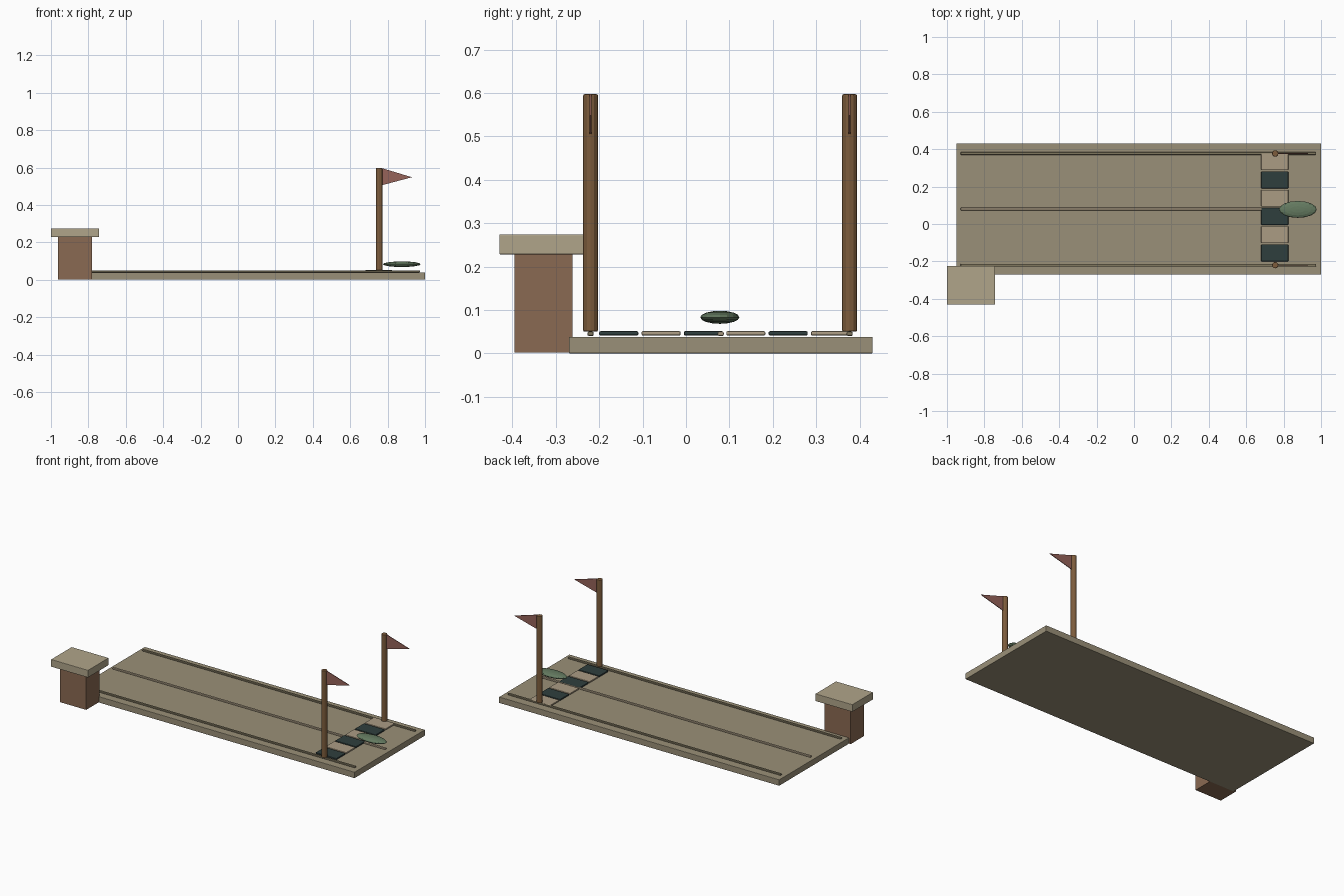
import bpy, bmesh
from mathutils import Matrix

if "Cube" in bpy.data.objects:
    bpy.data.objects.remove(bpy.data.objects["Cube"])


def material(name, hex_code):
    srgb = [int(hex_code[i:i + 2], 16) / 255 for i in (0, 2, 4)]
    mat = bpy.data.materials.new(name)
    mat.diffuse_color = [((c + 0.055) / 1.055) ** 2.4 for c in srgb] + [1]
    mat.use_nodes = True
    mat.node_tree.nodes["Principled BSDF"].inputs["Base Color"].default_value = mat.diffuse_color
    return mat


SAND = material("sand", "9a9078")
STONE = material("stone", "b0a58a")
BROWN = material("brown", "8a6a52")
DARK = material("dark_tile", "2f3e3d")
LIGHT = material("light_tile", "ab9c84")
RAIL = material("rail", "80775f")
WOOD = material("wood", "7d5c3c")
RED = material("red_cloth", "96635a")
GREEN = material("green", "647a60")


def finish(name, bm, mat, bevel=0):
    mesh = bpy.data.meshes.new(name)
    bm.to_mesh(mesh)
    bm.free()
    mesh.materials.append(mat)
    ob = bpy.data.objects.new(name, mesh)
    bpy.context.collection.objects.link(ob)
    if bevel:
        mod = ob.modifiers.new("bevel", "BEVEL")
        mod.width, mod.segments, mod.limit_method = bevel, 2, 'ANGLE'
        mod.angle_limit = 1.0
    return ob


def box(name, lo, hi, mat, bevel=0):
    bm = bmesh.new()
    size = [b - a for a, b in zip(lo, hi)]
    mid = [(a + b) / 2 for a, b in zip(lo, hi)]
    bmesh.ops.create_cube(bm, size=1, matrix=Matrix.Translation(mid) @ Matrix.Diagonal((*size, 1)))
    return finish(name, bm, mat, bevel)


# Track slab
box("track_bed", (-0.95, -0.27, 0), (1.0, 0.43, 0.038), SAND, 0.002)

# Lane lines
for i, y in enumerate((-0.22, 0.08, 0.377)):
    box(f"lane_line_{i}", (-0.927, y - 0.007, 0.04), (0.973, y + 0.007, 0.05),
        LIGHT if i == 1 else RAIL, 0.003)

# Chequered finish strip
for i in range(6):
    y = -0.155 + i * 0.0976
    box(f"finish_tile_{i}", (0.68, y - 0.045, 0.041), (0.825, y + 0.045, 0.051),
        LIGHT if i % 2 else DARK, 0.003)

# Finish posts with pennants
for i, y in enumerate((-0.22, 0.377)):
    bm = bmesh.new()
    bmesh.ops.create_cone(bm, cap_ends=True, segments=12, radius1=0.017, radius2=0.017,
                          depth=0.547, matrix=Matrix.Translation((0.755, y, 0.3235)))
    finish(f"finish_post_{i}", bm, WOOD, 0.003)
    bm = bmesh.new()
    outline = [(0.768, 0.505), (0.93, 0.548), (0.768, 0.597)]
    rings = [[bm.verts.new((x, y + d, z)) for x, z in outline] for d in (-0.002, 0.002)]
    bm.faces.new(rings[0])
    bm.faces.new(rings[1][::-1])
    for a in range(3):
        b = (a + 1) % 3
        bm.faces.new((rings[0][b], rings[0][a], rings[1][a], rings[1][b]))
    bmesh.ops.recalc_face_normals(bm, faces=bm.faces)
    finish(f"pennant_{i}", bm, RED)

# Flattened pod past the finish
bm = bmesh.new()
bmesh.ops.create_uvsphere(bm, u_segments=16, v_segments=8, radius=1,
                          matrix=Matrix.Translation((0.876, 0.078, 0.083))
                          @ Matrix.Diagonal((0.101, 0.045, 0.015, 1)))
finish("pod", bm, GREEN)

# Starting pedestal
box("pedestal_body", (-0.963, -0.395, 0.002), (-0.78, -0.262, 0.23), BROWN)
box("pedestal_cap", (-1.0, -0.43, 0.228), (-0.743, -0.225, 0.274), STONE, 0.002)
